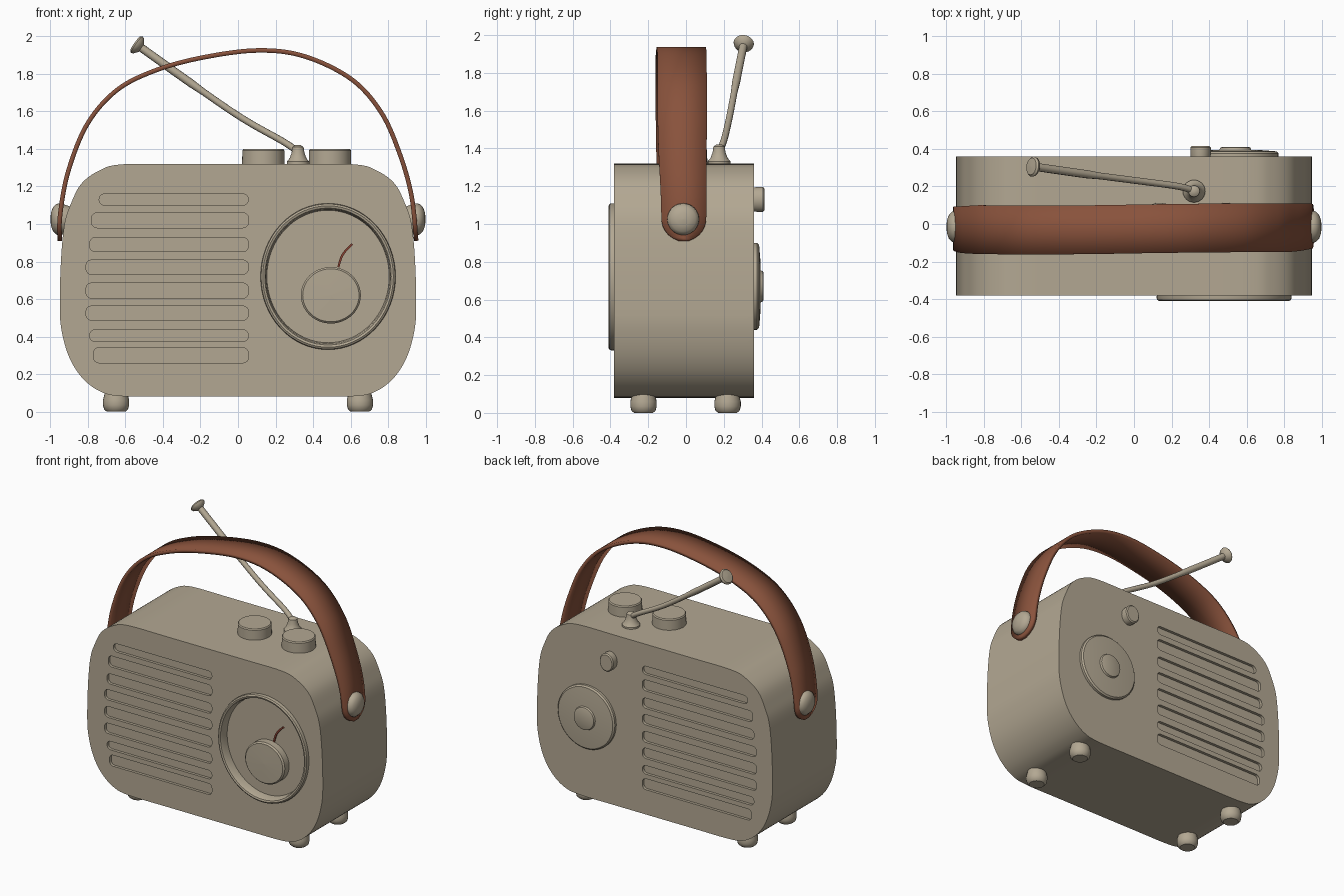
import bpy, bmesh, math
from mathutils import Vector

if "Cube" in bpy.data.objects:
    bpy.data.objects.remove(bpy.data.objects["Cube"])


def material(name, rgb):
    m = bpy.data.materials.new(name)
    m.diffuse_color = (*rgb, 1)
    m.use_nodes = True
    m.node_tree.nodes["Principled BSDF"].inputs["Base Color"].default_value = m.diffuse_color
    return m


BEIGE = material("warm beige", (0.45, 0.39, 0.29))
BROWN = material("leather brown", (0.25, 0.085, 0.045))
RED = material("needle red", (0.24, 0.05, 0.03))


def finish(name, bm, mat, angle=35):
    bmesh.ops.recalc_face_normals(bm, faces=bm.faces)
    me = bpy.data.meshes.new(name)
    bm.to_mesh(me)
    bm.free()
    ob = bpy.data.objects.new(name, me)
    bpy.context.collection.objects.link(ob)
    me.materials.append(mat)
    smooth(ob, angle)
    return ob


def smooth(ob, angle=35):
    bpy.ops.object.select_all(action='DESELECT')
    bpy.context.view_layer.objects.active = ob
    ob.select_set(True)
    bpy.ops.object.shade_smooth_by_angle(angle=math.radians(angle))


def spline(pts, n=6, closed=False):
    """Catmull-Rom samples through points."""
    pts = [Vector(p) for p in pts]
    count = len(pts)
    out = []
    for i in range(count if closed else count - 1):
        if closed:
            a, b, c, d = (pts[(i + k) % count] for k in (-1, 0, 1, 2))
        else:
            a, b, c, d = (pts[min(max(i + k, 0), count - 1)] for k in (-1, 0, 1, 2))
        for j in range(n):
            t = j / n
            out.append(0.5 * (2 * b + (c - a) * t + (2 * a - 5 * b + 4 * c - d) * t * t
                              + (3 * b - a - 3 * c + d) * t ** 3))
    return out if closed else out + [pts[-1]]


def turned(name, profile, loc, axis, scale=(1, 1, 1), mat=BEIGE, n=40):
    """Revolve (radius, height) pairs about an axis; the ends are closed."""
    bm = bmesh.new()
    rings = [[bm.verts.new((r * math.cos(2 * math.pi * i / n), r * math.sin(2 * math.pi * i / n), h))
              for i in range(n)] for r, h in profile]
    for a, b in zip(rings, rings[1:]):
        for i in range(n):
            bm.faces.new((a[i], a[(i + 1) % n], b[(i + 1) % n], b[i]))
    bm.faces.new(rings[0])
    bm.faces.new(rings[-1])
    rot = Vector(axis).to_track_quat('Z', 'Y')
    for v in bm.verts:
        v.co = rot @ Vector([c * s for c, s in zip(v.co, scale)]) + Vector(loc)
    return finish(name, bm, mat)


def prism(bm, outline, y0, y1):
    """Extrude an XZ outline along y, returning both caps."""
    f = [[bm.verts.new((p[0], y, p[1])) for p in outline] for y in (y0, y1)]
    n = len(outline)
    for i in range(n):
        bm.faces.new((f[0][i], f[0][(i + 1) % n], f[1][(i + 1) % n], f[1][i]))
    return [bm.faces.new(r) for r in f]


def rounded_slot(x0, x1, z, h, r=0.028):
    pts = []
    for k, (cx, cz) in enumerate(((x1 - r, z + h / 2 - r), (x0 + r, z + h / 2 - r),
                                  (x0 + r, z - h / 2 + r), (x1 - r, z - h / 2 + r))):
        for j in range(5):
            a = math.pi / 2 * (k + j / 4)
            pts.append((cx + r * math.cos(a), cz + r * math.sin(a)))
    return pts


# Cabinet: bowed outline with rounded front and back rims
half = [(0.3, 1.32), (0.62, 1.318), (0.74, 1.285), (0.835, 1.215), (0.89, 1.11), (0.925, 1.0),
        (0.944, 0.8), (0.95, 0.55), (0.938, 0.42), (0.9, 0.29), (0.835, 0.185),
        (0.74, 0.11), (0.62, 0.082), (0.3, 0.08)]
outline = spline(half + [(-x, z) for x, z in reversed(half)], 5, True)
bm = bmesh.new()
caps = prism(bm, outline, -0.38, 0.36)
bmesh.ops.bevel(bm, geom=list({e for f in caps for e in f.edges}), offset=0.065, segments=6,
                profile=0.5, affect='EDGES', clamp_overlap=False)
cabinet = finish("cabinet", bm, BEIGE)

# Speaker slots on both faces and the dial recess are cut from the cabinet
slots = [(-0.74, 1.13, 0.06), (-0.78, 1.02, 0.08), (-0.79, 0.89, 0.075), (-0.81, 0.77, 0.075),
         (-0.81, 0.645, 0.08), (-0.81, 0.525, 0.075), (-0.79, 0.405, 0.062), (-0.77, 0.30, 0.08)]
DIAL = (0.48, 0.72)
bm = bmesh.new()
for x, z, h in slots:
    prism(bm, rounded_slot(x, 0.055, z, h), -0.5, -0.36)
    prism(bm, rounded_slot(x - 0.01, 0.10, z, h), 0.34, 0.5)
prism(bm, [(DIAL[0] + 0.345 * math.cos(i * math.pi / 32), DIAL[1] + 0.373 * math.sin(i * math.pi / 32))
           for i in range(64)], -0.5, -0.33)
cutter = finish("slot_cutter", bm, BEIGE)
mod = cabinet.modifiers.new("cut", 'BOOLEAN')
mod.operation, mod.solver, mod.object = 'DIFFERENCE', 'EXACT', cutter
bpy.context.view_layer.objects.active = cabinet
bpy.ops.object.modifier_apply(modifier="cut")
bpy.data.objects.remove(cutter)
smooth(cabinet)

# Front dial: recessed pan with raised rim, tuning knob and needle
turned("dial_rim", [(0.001, -0.06), (0.35, -0.06), (0.36, 0.012), (0.357, 0.024), (0.348, 0.03),
                    (0.337, 0.026), (0.331, 0.012), (0.326, -0.035), (0.001, -0.035)],
       (DIAL[0], -0.38, DIAL[1]), (0, -1, 0), (1, 1.083, 1), n=64)
turned("tuning_knob", [(0.001, 0), (0.16, 0), (0.16, 0.05), (0.15, 0.06), (0.001, 0.064)],
       (0.495, -0.346, 0.62), (0, -1, 0), (1, 0.94, 1), n=48)
path = spline([(0.535, 0.77), (0.552, 0.825), (0.58, 0.865), (0.61, 0.893)], 4)
bm = bmesh.new()
prism(bm, [(p.x - 0.005, p.y + 0.003) for p in path] +
      [(p.x + 0.005, p.y - 0.003) for p in reversed(path)], -0.354, -0.344)
finish("dial_needle", bm, RED)

# Back dial plate with hub, and small back knob
turned("back_dial", [(0.001, -0.02), (0.23, -0.02), (0.23, 0.02), (0.22, 0.03), (0.15, 0.036),
                     (0.085, 0.038), (0.08, 0.05), (0.07, 0.054), (0.001, 0.054)],
       (0.54, 0.357, 0.67), (0, 1, 0), n=48)
turned("back_knob", [(0.001, -0.02), (0.05, -0.02), (0.055, 0.02), (0.055, 0.05), (0.048, 0.057),
                     (0.001, 0.057)], (0.355, 0.358, 1.13), (0, 1, 0), (1, 1.2, 1))

# Top knobs
for i, x in enumerate((0.135, 0.49)):
    turned(f"top_knob_{i + 1}", [(0.001, -0.02), (0.113, -0.02), (0.112, 0.072), (0.106, 0.08),
                                 (0.001, 0.08)], (x, 0.0, 1.32), (0, 0, 1), n=48)

# Feet
for x in (-0.65, 0.65):
    for y in (-0.225, 0.22):
        turned("foot", [(0.001, 0), (0.05, 0), (0.064, 0.012), (0.07, 0.035), (0.07, 0.06),
                        (0.06, 0.1), (0.001, 0.1)], (x, y, 0), (0, 0, 1), n=24)

# Antenna: base cone, bent rod and flat tip
turned("antenna_base", [(0.001, -0.02), (0.06, -0.02), (0.06, 0.012), (0.045, 0.03), (0.034, 0.06),
                        (0.03, 0.09), (0.015, 0.1), (0.001, 0.1)], (0.32, 0.175, 1.32), (0, 0, 1), n=24)
rod = [(0.32, 0.175, 1.385), (0.24, 0.2, 1.44), (0.02, 0.23, 1.565), (-0.25, 0.265, 1.75), (-0.53, 0.305, 1.95)]
curve = bpy.data.curves.new("antenna_rod", 'CURVE')
curve.dimensions, curve.bevel_depth, curve.bevel_resolution = '3D', 0.02, 3
curve.use_fill_caps = True
points = spline(rod, 4)
sp = curve.splines.new('POLY')
sp.points.add(len(points) - 1)
for p, co in zip(sp.points, points):
    p.co = (*co, 1)
    p.radius = 1.1 if co.x < -0.2 else 0.9
curve.materials.append(BEIGE)
bpy.context.collection.objects.link(bpy.data.objects.new("antenna_rod", curve))
turned("antenna_tip", [(0.001, -0.03), (0.024, -0.026), (0.05, -0.006), (0.054, 0.006), (0.045, 0.016),
                       (0.001, 0.02)], (-0.535, 0.305, 1.953), Vector(rod[-1]) - Vector(rod[-2]), n=24)

# Handle strap: ribbon with rounded ends, points hold (x, z, y centre)
strap = [(-0.95, 0.91, -0.02), (-0.948, 1.05, -0.025), (-0.905, 1.28, -0.03), (-0.805, 1.53, -0.03),
         (-0.65, 1.71, -0.032), (-0.45, 1.815, -0.032), (-0.2, 1.885, -0.03), (0.1, 1.925, -0.025),
         (0.35, 1.895, -0.022), (0.6, 1.775, -0.02), (0.76, 1.6, -0.02), (0.86, 1.38, -0.018),
         (0.925, 1.15, -0.012), (0.95, 0.91, -0.012)]
path = spline(strap, 10)
dist = [0]
for a, b in zip(path, path[1:]):
    dist.append(dist[-1] + (b - a).length)
bm = bmesh.new()
prev = None
for p, s in zip(path, dist):
    s = min(s, dist[-1] - s)
    w = 0.118 + 0.012 * min(1, max(0, (p.y - 1.0) / 0.5))
    if s < w:
        w = max(0.025, math.sqrt(w * w - (w - s) ** 2))
    row = [bm.verts.new((p.x, p.z + k * w, p.y)) for k in (-1, 0, 1)]
    if prev:
        for k in (0, 1):
            bm.faces.new((prev[k], prev[k + 1], row[k + 1], row[k]))
    prev = row
handle = finish("handle_strap", bm, BROWN)
mod = handle.modifiers.new("thickness", 'SOLIDIFY')
mod.thickness, mod.offset = 0.024, 0

# Strap buttons
for side in (-1, 1):
    turned("strap_button", [(0.001, -0.05), (0.07, -0.05), (0.085, 0.0), (0.082, 0.02), (0.065, 0.038),
                            (0.035, 0.049), (0.001, 0.052)], (side * 0.948, -0.015, 1.025), (side, 0, 0), n=32)
